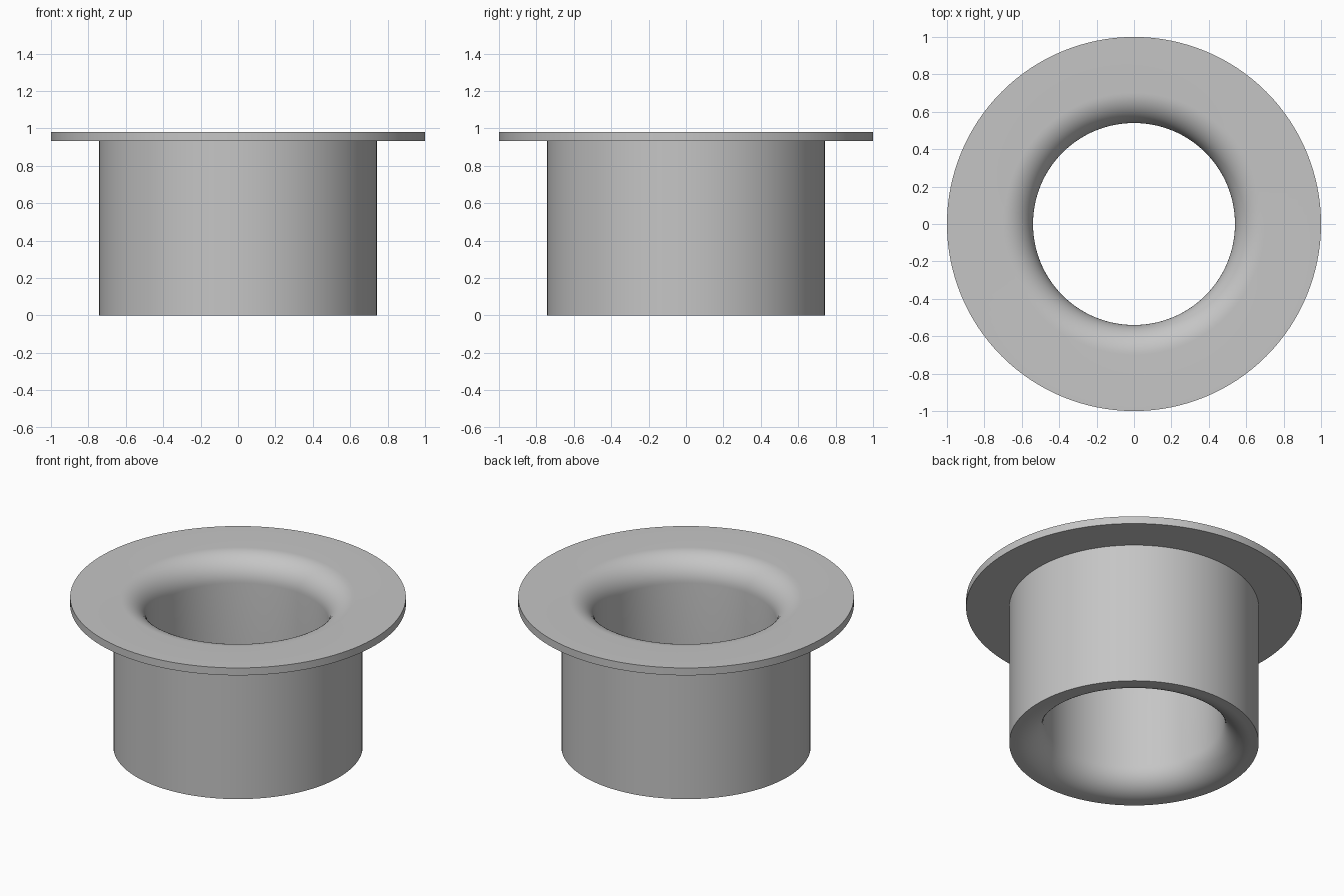
import bpy, bmesh
from math import sin, cos, pi, radians

cube = bpy.data.objects.get("Cube")
if cube:
    bpy.data.objects.remove(cube, do_unlink=True)

# Main dimensions
HOLE, BODY, FLANGE = 0.54, 0.743, 1.0
HEIGHT, UNDERSIDE, ROUND = 0.982, 0.933, 0.16
SEGMENTS, ARC_STEPS = 128, 14

# Plain grey metal
grey = bpy.data.materials.new("light grey metal")
grey.use_nodes = True
colour = (0.56, 0.56, 0.56, 1)
grey.diffuse_color = colour
grey.node_tree.nodes["Principled BSDF"].inputs["Base Color"].default_value = colour


def rounded_lip(z_centre, direction):
    """Quarter arc from the bore wall out to the flat end face."""
    points = []
    for i in range(ARC_STEPS + 1):
        a = i / ARC_STEPS * pi / 2
        points.append((HOLE + ROUND * (1 - cos(a)), z_centre + direction * ROUND * sin(a)))
    return points


# Closed section: lower lip, outer wall, flange, upper lip, bore
profile = rounded_lip(ROUND, -1)
profile += [(BODY, 0), (BODY, UNDERSIDE), (FLANGE, UNDERSIDE), (FLANGE, HEIGHT)]
profile += reversed(rounded_lip(HEIGHT - ROUND, 1))

# Revolve the section around z
bm = bmesh.new()
verts = [bm.verts.new((r, 0, z)) for r, z in profile]
edges = [bm.edges.new((v, verts[(i + 1) % len(verts)])) for i, v in enumerate(verts)]
bmesh.ops.spin(bm, geom=verts + edges, cent=(0, 0, 0), axis=(0, 0, 1),
               angle=2 * pi, steps=SEGMENTS, use_merge=True)
bmesh.ops.remove_doubles(bm, verts=bm.verts, dist=0.0001)
bmesh.ops.recalc_face_normals(bm, faces=bm.faces)

mesh = bpy.data.meshes.new("flanged_bushing")
bm.to_mesh(mesh)
bm.free()
mesh.materials.append(grey)
bushing = bpy.data.objects.new("flanged_bushing", mesh)
bpy.context.collection.objects.link(bushing)

# Smooth curved walls, crisp rims
bpy.ops.object.select_all(action="DESELECT")
bushing.select_set(True)
bpy.context.view_layer.objects.active = bushing
bpy.ops.object.shade_smooth_by_angle(angle=radians(30))
